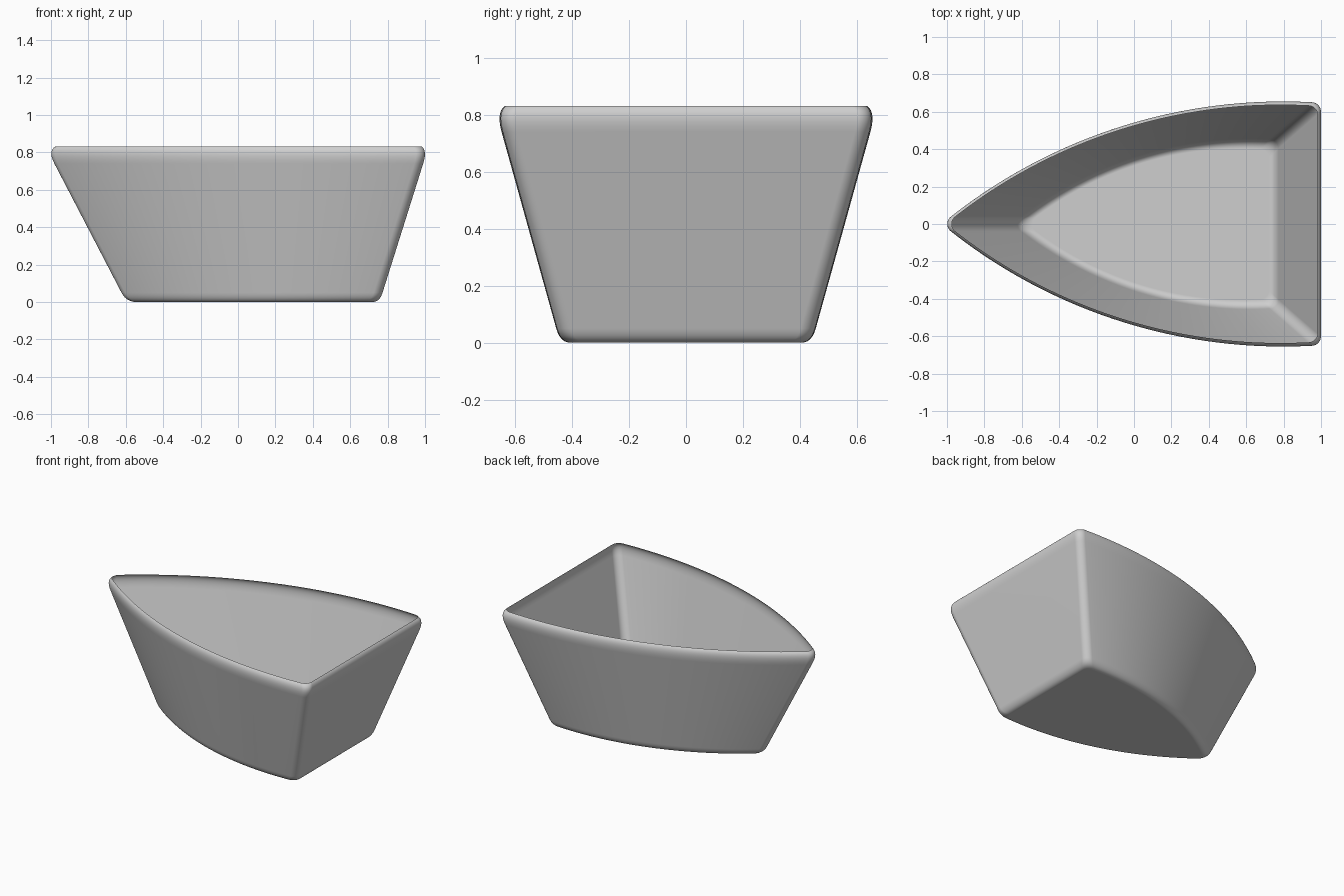
import bpy
import bmesh
from math import pi, acos, cos, sin

cube = bpy.data.objects.get("Cube")
if cube:
    bpy.data.objects.remove(cube, do_unlink=True)


def sweep(a, b, n):
    return [a + (b - a) * i / n for i in range(n + 1)]


def ring(z, inset, r=0.05):
    """Boat-shaped outline at height z: rounded bow, bowed sides, flat stern."""
    bow = -0.597 - 0.52 * z + 1.5 * inset + r
    stern = 0.757 + 0.315 * z - inset - r
    half = 0.442 + 0.278 * z - inset - r
    # side arc through the bow, widest a little ahead of the stern
    peak = stern - 0.08 * (stern - bow)
    run = peak - bow
    radius = (run * run + half * half) / (2 * half)
    cy = half - radius
    start = acos((bow - peak) / radius)
    end = acos((stern - peak) / radius)

    def on_arc(a):
        return peak + radius * cos(a), cy + radius * sin(a)

    path = [(bow, 0, a) for a in sweep(pi, start, 6)]
    path += [(*on_arc(a), a) for a in sweep(start, end, 40)[1:]]
    path += [(*on_arc(end), a) for a in sweep(end, 0, 8)[1:]]
    side = [(x + r * cos(a), y + r * sin(a), z) for x, y, a in path]
    return side + [(x, -y, z) for x, y, z in reversed(side[1:])]


def bend(p, q, s, n=7):
    """Rounded profile corner from p to s, pulled towards q."""
    return [tuple((1 - t) ** 2 * a + 2 * t * (1 - t) * b + t * t * c
                  for a, b, c in zip(p, q, s)) for t in sweep(0, 1, n)]


# Thin shell profile as (height, inset): floor edge, wall, in-curling open rim
profile = bend((0, 0.037), (0, 0), (0.05, 0))
profile += bend((0.74, 0), (0.81, 0), (0.832, 0.037))

bm = bmesh.new()
rings = [[bm.verts.new(p) for p in ring(z, d)] for z, d in profile]
for low, high in zip(rings, rings[1:]):
    for i in range(len(low)):
        bm.faces.new((low[i], low[i - 1], high[i - 1], high[i]))
bm.faces.new(rings[0])
# The floor faces down, so the whole shell faces outwards
bm.normal_update()
bmesh.ops.recalc_face_normals(bm, faces=bm.faces)

mesh = bpy.data.meshes.new("boat_shaped_bowl")
bm.to_mesh(mesh)
bm.free()
bowl = bpy.data.objects.new("boat_shaped_bowl", mesh)
bpy.context.collection.objects.link(bowl)

# Plain mid grey
grey = bpy.data.materials.new("plain_grey")
grey.use_nodes = True
colour = (0.62, 0.62, 0.62, 1)
grey.diffuse_color = colour
grey.node_tree.nodes["Principled BSDF"].inputs["Base Color"].default_value = colour
mesh.materials.append(grey)

# Smooth surfaces with even shading on the large walls
bpy.ops.object.select_all(action="DESELECT")
bowl.select_set(True)
bpy.context.view_layer.objects.active = bowl
bpy.ops.object.shade_smooth_by_angle(angle=pi / 4)
weighted = bowl.modifiers.new("even_shading", "WEIGHTED_NORMAL")
weighted.keep_sharp = True
